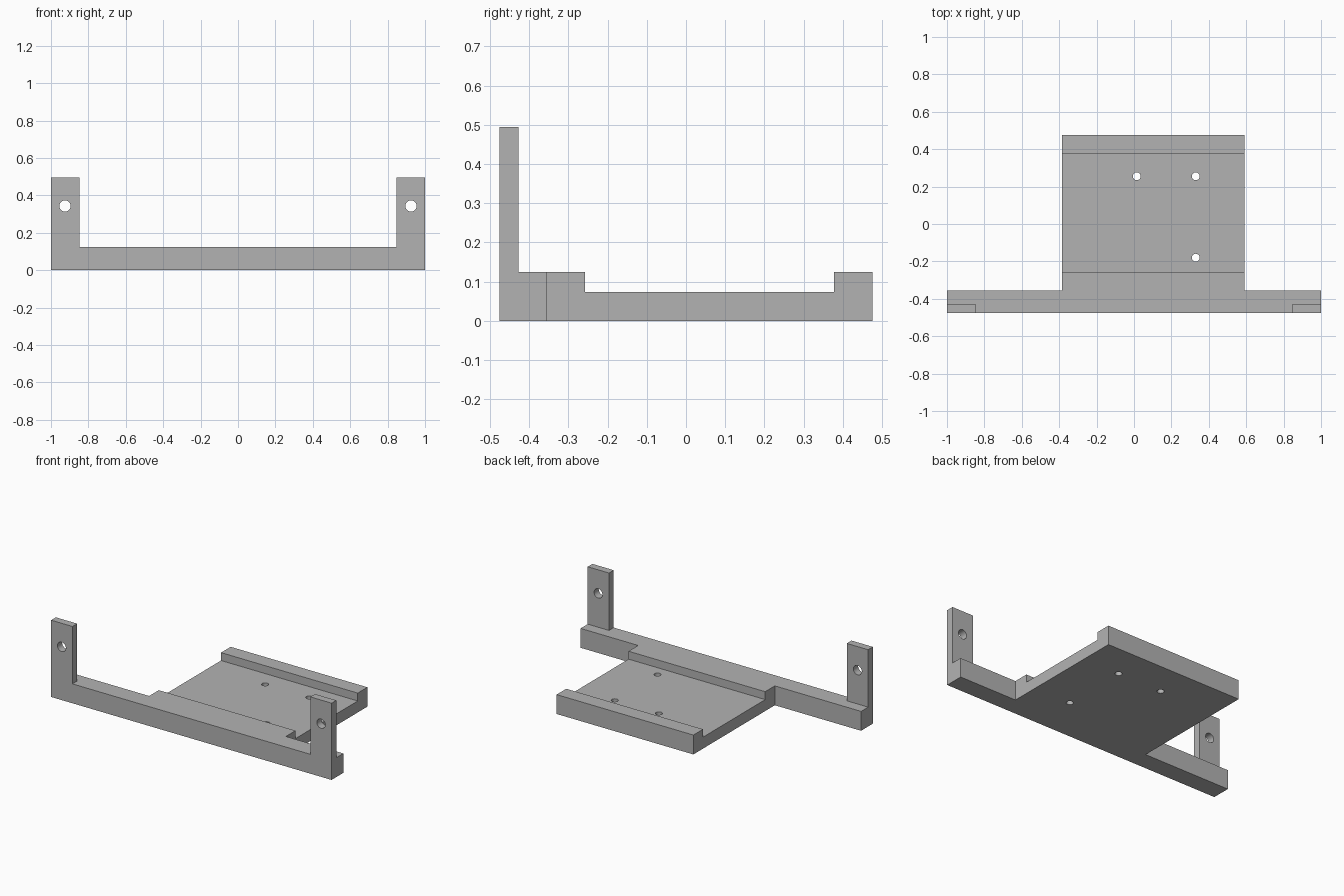
import bpy
import bmesh
import math
from mathutils import Matrix, Vector

if "Cube" in bpy.data.objects:
    bpy.data.objects.remove(bpy.data.objects["Cube"], do_unlink=True)

grey = bpy.data.materials.new("plain grey")
grey.use_nodes = True
colour = (0.45, 0.45, 0.45, 1)
grey.diffuse_color = colour
grey.node_tree.nodes["Principled BSDF"].inputs["Base Color"].default_value = colour


def finish(name, bm):
    bmesh.ops.recalc_face_normals(bm, faces=bm.faces)
    mesh = bpy.data.meshes.new(name)
    bm.to_mesh(mesh)
    bm.free()
    mesh.materials.append(grey)
    obj = bpy.data.objects.new(name, mesh)
    bpy.context.collection.objects.link(obj)
    return obj


def extrude(name, points, step):
    """Extrude a closed planar outline along a vector."""
    bm = bmesh.new()
    face = bm.faces.new([bm.verts.new(p) for p in points])
    res = bmesh.ops.extrude_face_region(bm, geom=[face], use_keep_orig=True)
    verts = [g for g in res["geom"] if isinstance(g, bmesh.types.BMVert)]
    bmesh.ops.translate(bm, verts=verts, vec=Vector(step))
    return finish(name, bm)


def drill(name, centre, radius, depth, turn=0):
    bm = bmesh.new()
    bmesh.ops.create_cone(
        bm, cap_ends=True, segments=32, radius1=radius, radius2=radius, depth=depth,
        matrix=Matrix.Translation(centre) @ Matrix.Rotation(turn, 4, "X"))
    return finish(name, bm)


def combine(target, other, operation):
    mod = target.modifiers.new(operation.lower(), "BOOLEAN")
    mod.operation, mod.solver, mod.object = operation, "EXACT", other
    bpy.context.view_layer.update()
    graph = bpy.context.evaluated_depsgraph_get()
    mesh = bpy.data.meshes.new_from_object(target.evaluated_get(graph))
    target.modifiers.clear()
    target.data = mesh
    bpy.data.objects.remove(other, do_unlink=True)


front, tab_back, bar_back, rear = -0.475, -0.427, -0.355, 0.475
rim, floor, tab_top, tab_in = 0.125, 0.074, 0.495, 0.848
left, right = 0.59, -0.385

# Front strip with an upright tab at each end
half = [(1, 0), (1, tab_top), (tab_in, tab_top), (tab_in, rim)]
u_shape = half + [(-x, z) for x, z in reversed(half)]
bracket = extrude("mounting_bracket", [(x, front, z) for x, z in u_shape],
                  (0, tab_back - front, 0))

# Cross bar behind the tabs
bar = extrude("cross_bar", [(-1, tab_back, 0), (1, tab_back, 0),
                            (1, tab_back, rim), (-1, tab_back, rim)],
              (0, bar_back - tab_back, 0))
combine(bracket, bar, "UNION")

# Recessed tray with a raised ledge at the front and a lip at the rear
side = [(bar_back, 0), (rear, 0), (rear, rim), (0.377, rim), (0.377, floor),
        (-0.257, floor), (-0.257, rim), (bar_back, rim)]
tray = extrude("tray", [(right, y, z) for y, z in side], (left - right, 0, 0))
combine(bracket, tray, "UNION")

# Screw holes through the tabs
for x in (-0.925, 0.925):
    hole = drill("tab_hole", (x, front, 0.343), 0.03, 0.3, math.pi / 2)
    combine(bracket, hole, "DIFFERENCE")

# Screw holes through the tray
for x, y in ((0.015, 0.255), (0.33, 0.255), (0.33, -0.18)):
    hole = drill("tray_hole", (x, y, floor / 2), 0.021, 0.3)
    combine(bracket, hole, "DIFFERENCE")

# Merge coplanar faces, then shade the hole walls smooth
bm = bmesh.new()
bm.from_mesh(bracket.data)
bmesh.ops.remove_doubles(bm, verts=bm.verts, dist=0.0001)
bmesh.ops.dissolve_limit(bm, angle_limit=0.01, verts=bm.verts, edges=bm.edges)
bm.to_mesh(bracket.data)
bm.free()
bpy.ops.object.select_all(action="DESELECT")
bracket.select_set(True)
bpy.context.view_layer.objects.active = bracket
bpy.ops.object.shade_smooth_by_angle(angle=math.radians(30))
